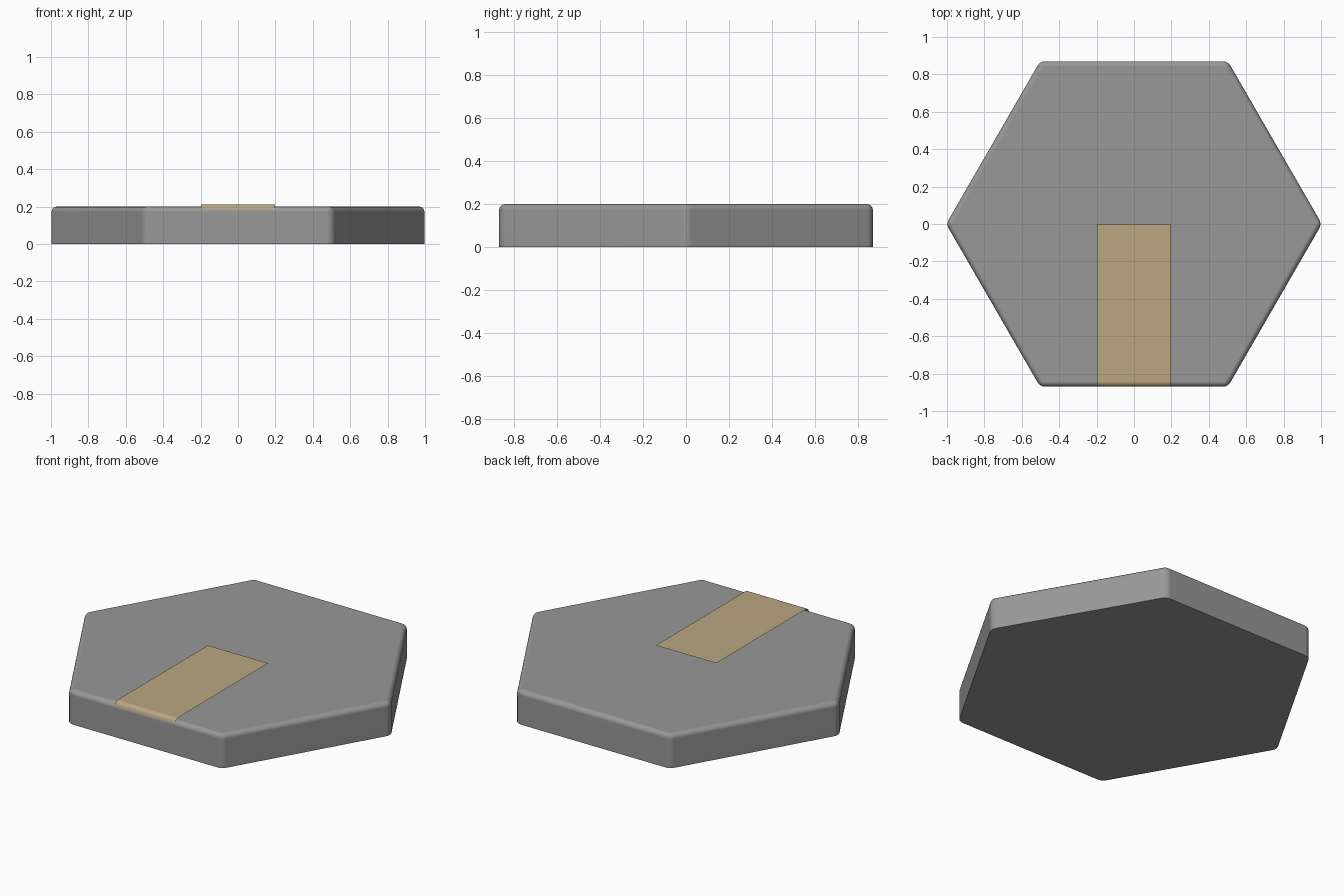
import bpy, bmesh
from math import cos, sin, pi, radians

if "Cube" in bpy.data.objects:
    bpy.data.objects.remove(bpy.data.objects["Cube"])

BEVEL = 0.028
HEIGHT = 0.2
RADIUS = 1 + BEVEL * (2 / 3 ** 0.5 - 1)   # rounded corners then reach x = 1
APOTHEM = RADIUS * cos(pi / 6)


def finish(bm, name, mat_name, color):
    mesh = bpy.data.meshes.new(name)
    bm.to_mesh(mesh)
    bm.free()
    obj = bpy.data.objects.new(name, mesh)
    bpy.context.collection.objects.link(obj)
    bpy.ops.object.select_all(action='DESELECT')
    obj.select_set(True)
    bpy.context.view_layer.objects.active = obj
    bpy.ops.object.shade_smooth_by_angle(angle=radians(35))
    # Keep the large faces flat beside the rounded edges
    obj.modifiers.new("flat_faces", 'WEIGHTED_NORMAL').keep_sharp = True
    mat = bpy.data.materials.new(mat_name)
    mat.diffuse_color = (*color, 1)
    mat.use_nodes = True
    mat.node_tree.nodes["Principled BSDF"].inputs["Base Color"].default_value = mat.diffuse_color
    mesh.materials.append(mat)
    return obj


# Hexagonal slab: top rim and upright corners rounded, base left sharp
bm = bmesh.new()
base = bm.faces.new([bm.verts.new((RADIUS * cos(i * pi / 3), RADIUS * sin(i * pi / 3), 0))
                     for i in range(6)])
top = bmesh.ops.extrude_face_region(bm, geom=[base], use_keep_orig=True)
bmesh.ops.translate(bm, vec=(0, 0, HEIGHT),
                    verts=[v for v in top["geom"] if isinstance(v, bmesh.types.BMVert)])
bmesh.ops.recalc_face_normals(bm, faces=bm.faces)
rounded = [e for e in bm.edges if max(v.co.z for v in e.verts) > HEIGHT / 2]
bmesh.ops.bevel(bm, geom=rounded, offset=BEVEL, offset_type='OFFSET', segments=4,
                profile=0.5, affect='EDGES', clamp_overlap=True)
bmesh.ops.recalc_face_normals(bm, faces=bm.faces)
finish(bm, "hex_tile", "dark_grey", (0.314, 0.314, 0.314))

# Open sheet lying just above the tile, curling over the front rim
LIFT = 0.012
profile = [(0, HEIGHT + LIFT)]
for i in range(5):
    a = i / 4 * pi / 2
    profile.append((-APOTHEM + BEVEL - BEVEL * sin(a), HEIGHT + LIFT - BEVEL + BEVEL * cos(a)))
bm = bmesh.new()
rows = [[bm.verts.new((x, y, z)) for x in (-0.198, 0.198)] for y, z in profile]
for a, b in zip(rows, rows[1:]):
    bm.faces.new((b[0], b[1], a[1], a[0]))
finish(bm, "path_strip", "tan", (0.49, 0.386, 0.223))
